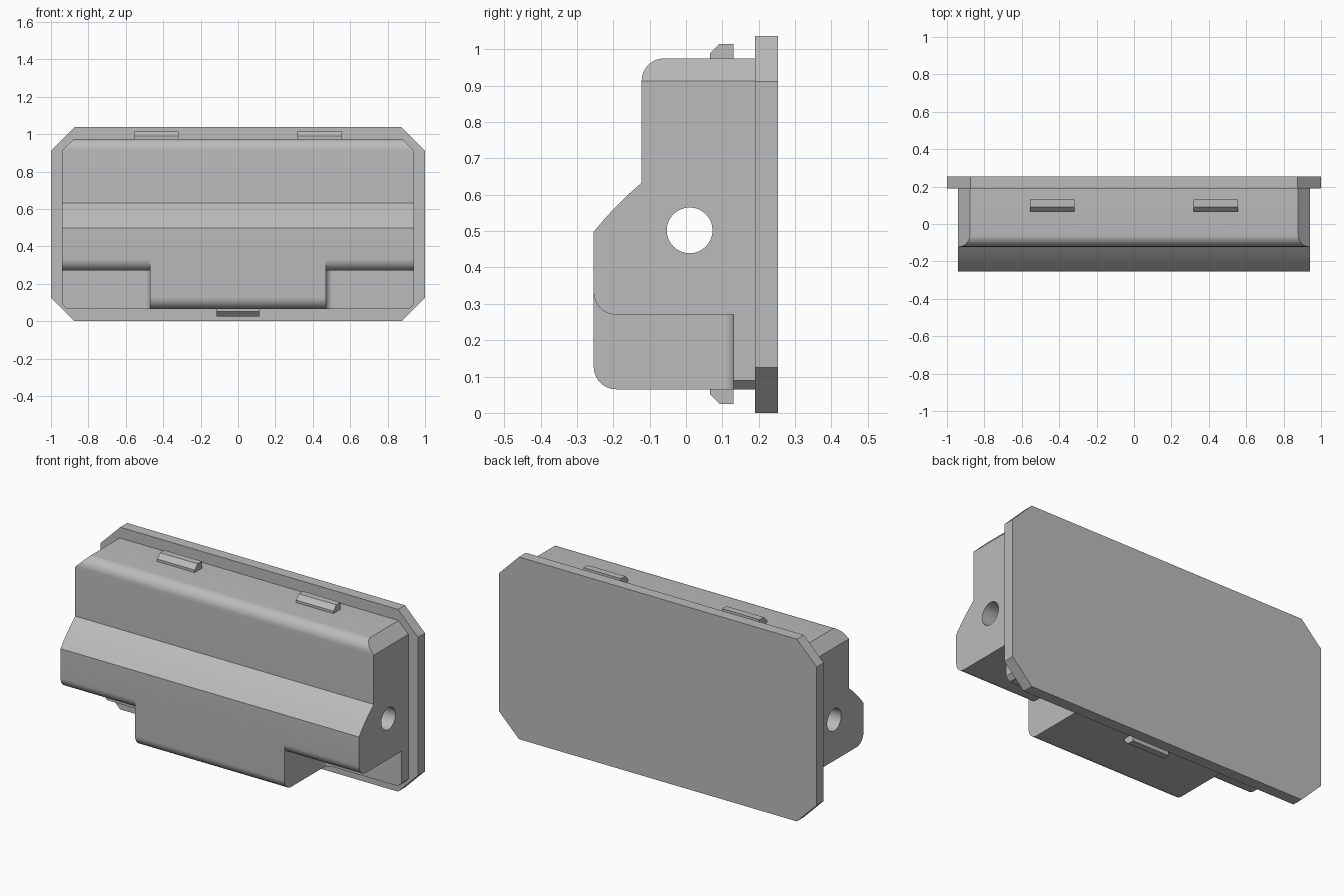
import bpy, bmesh
from math import cos, sin, radians

if "Cube" in bpy.data.objects:
    bpy.data.objects.remove(bpy.data.objects["Cube"], do_unlink=True)

# One grey plastic
grey = bpy.data.materials.new("grey_plastic")
grey.use_nodes = True
colour = (0.5, 0.5, 0.5, 1)
grey.diffuse_color = colour
grey.node_tree.nodes["Principled BSDF"].inputs["Base Color"].default_value = colour


def arc(cu, cv, r, start, end, n=10):
    angles = [radians(start + (end - start) * i / n) for i in range(n + 1)]
    return [(cu + r * cos(a), cv + r * sin(a)) for a in angles]


def prism(name, axis, profile, lo, hi):
    """Extrude a closed 2D profile along one axis from lo to hi."""
    place = {"X": lambda u, v, t: (t, u, v),
             "Y": lambda u, v, t: (u, t, v),
             "Z": lambda u, v, t: (u, v, t)}[axis]
    bm = bmesh.new()
    a, b = [[bm.verts.new(place(u, v, t)) for u, v in profile] for t in (lo, hi)]
    bm.faces.new(a)
    bm.faces.new(b)
    for i in range(len(a)):
        j = (i + 1) % len(a)
        bm.faces.new((a[i], a[j], b[j], b[i]))
    bmesh.ops.recalc_face_normals(bm, faces=bm.faces)
    mesh = bpy.data.meshes.new(name)
    bm.to_mesh(mesh)
    bm.free()
    mesh.materials.append(grey)
    ob = bpy.data.objects.new(name, mesh)
    bpy.context.collection.objects.link(ob)
    return ob


def activate(ob):
    bpy.ops.object.select_all(action="DESELECT")
    ob.select_set(True)
    bpy.context.view_layer.objects.active = ob


def boolean(ob, cutter, operation):
    mod = ob.modifiers.new("cut", "BOOLEAN")
    mod.operation, mod.solver, mod.object = operation, "EXACT", cutter
    activate(ob)
    bpy.ops.object.modifier_apply(modifier=mod.name)
    bpy.data.objects.remove(cutter, do_unlink=True)


def smooth(ob):
    activate(ob)
    bpy.ops.object.shade_smooth_by_angle(angle=radians(30))


def chamfered(w, z0, z1, low, high):
    return [(-w + low, z0), (w - low, z0), (w, z0 + low), (w, z1 - high),
            (w - high, z1), (-w + high, z1), (-w, z1 - high), (-w, z0 + low)]


FRONT, BACK, STEP = -0.254, 0.19, 0.13
BOTTOM, TOP, LEDGE, R = 0.065, 0.975, 0.27, 0.062

# Back plate with cut corners
prism("back_plate", "Y", chamfered(1.0, 0, 1.037, 0.125, 0.125), BACK, 0.253)

# Housing: side profile, limited by its chamfered front outline
side = [(BACK + 0.01, BOTTOM), (BACK + 0.01, TOP)]
side += arc(-0.122 + R, TOP - R, R, 90, 180)
side += [(-0.122, 0.633), (-0.156, 0.603), (-0.189, 0.571), (-0.222, 0.536), (FRONT, 0.498)]
side += arc(FRONT + R, BOTTOM + R, R, 180, 270)
housing = prism("housing", "X", side, -0.94, 0.94)
boolean(housing, prism("outline_helper", "Y", chamfered(0.94, BOTTOM, TOP, 0.024, 0.062),
                       -0.4, 0.4), "INTERSECT")

# Rounded notches under both ends leave the central block
notch = [(STEP, LEDGE), (STEP, 0), (-0.35, 0), (-0.35, LEDGE + R)]
notch += arc(FRONT + R, LEDGE + R, R, 180, 270)
for s in (-1, 1):
    x0, x1 = sorted((s * 0.47, s * 1.1))
    boolean(housing, prism("notch_helper", "X", notch, x0, x1), "DIFFERENCE")

# Cross hole through the whole width
boolean(housing, prism("hole_helper", "X", arc(0.01, 0.502, 0.063, 0, 348.75, 31), -1.1, 1.1),
        "DIFFERENCE")
smooth(housing)

# Concave fillets between the central block and the rear flange
f = 0.035
for label, s in (("left", 1), ("right", -1)):
    corner = [(s * 0.465, STEP + 0.005), (s * 0.465, STEP - f)]
    corner += [(s * u, v) for u, v in arc(0.47 + f, STEP - f, f, 180, 90, 8)]
    corner += [(s * (0.47 + f), STEP + 0.005)]
    smooth(prism(label + "_block_fillet", "Z", corner, BOTTOM, LEDGE))


# Snap clips: two on top, one below
def clip(name, x, half, base, d):
    shape = [(0.13, base - d * 0.01), (0.13, base + d * 0.04), (0.092, base + d * 0.04),
             (0.066, base + d * 0.014), (0.066, base - d * 0.01)]
    prism(name, "X", shape, x - half, x + half)


clip("left_top_clip", 0.437, 0.118, TOP, 1)
clip("right_top_clip", -0.437, 0.118, TOP, 1)
clip("bottom_clip", 0, 0.116, BOTTOM, -1)
